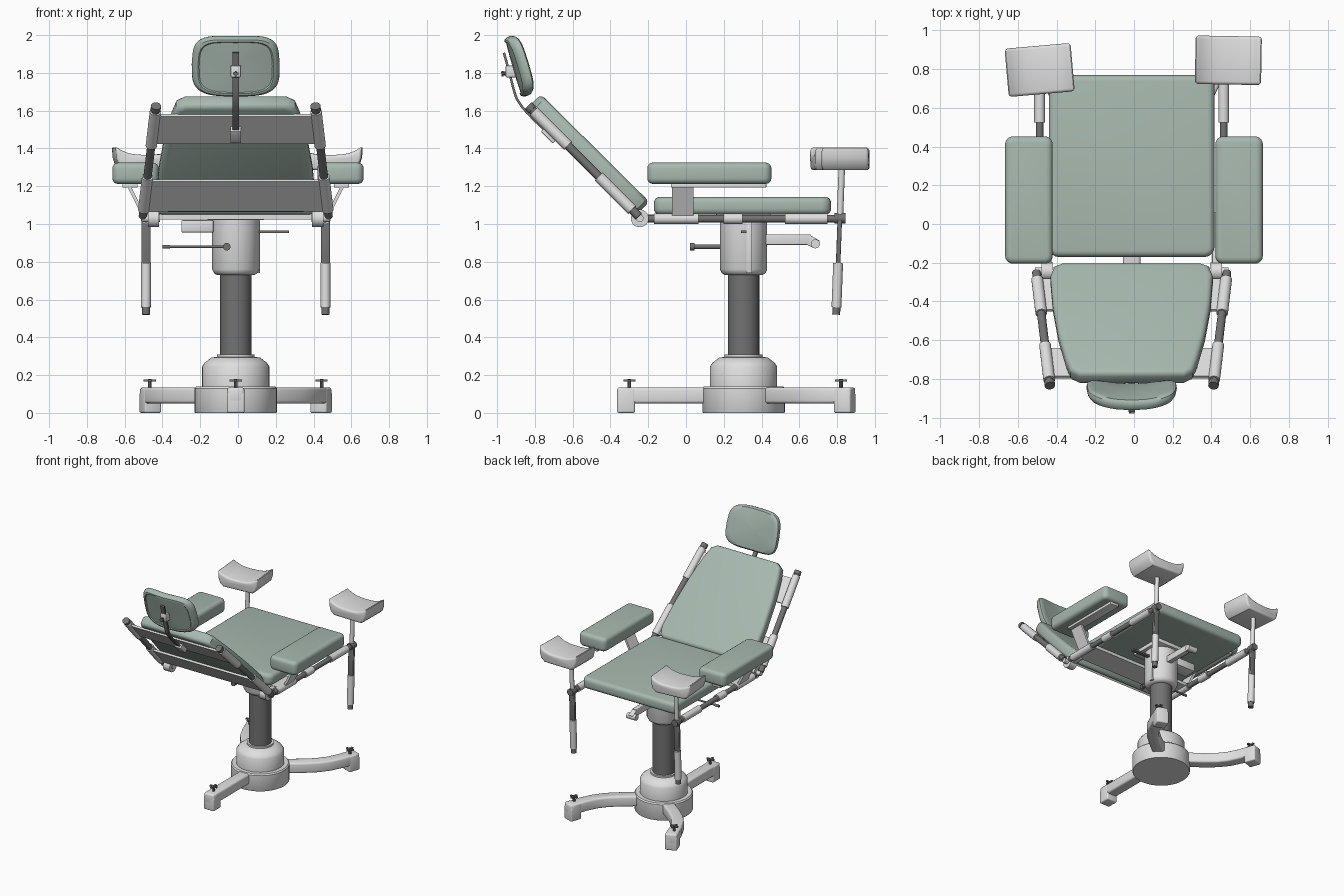
import bpy, bmesh, math
from mathutils import Vector, Matrix

if "Cube" in bpy.data.objects:
    bpy.data.objects.remove(bpy.data.objects["Cube"])

C = -0.012          # centre line of the chair in x
CY = 0.305          # column position in y


def material(name, rgb):
    m = bpy.data.materials.new(name)
    m.diffuse_color = (*rgb, 1)
    m.use_nodes = True
    m.node_tree.nodes["Principled BSDF"].inputs["Base Color"].default_value = m.diffuse_color
    return m


GREEN = material("green_vinyl", (0.39, 0.485, 0.43))
LIGHT = material("light_grey_metal", (0.74, 0.74, 0.74))
DARK = material("dark_grey_metal", (0.17, 0.17, 0.17))


def finish(name, bm, mat, matrix=None):
    if matrix:
        bm.transform(matrix)
    bmesh.ops.recalc_face_normals(bm, faces=bm.faces)
    me = bpy.data.meshes.new(name)
    bm.to_mesh(me)
    bm.free()
    me.materials.append(mat)
    ob = bpy.data.objects.new(name, me)
    bpy.context.collection.objects.link(ob)
    return ob


def bevel(bm, w, seg=3, min_angle=0.6):
    if w:
        edges = [e for e in bm.edges if e.calc_face_angle(0) > min_angle]
        bmesh.ops.bevel(bm, geom=edges, offset=w, segments=seg, profile=0.5, affect='EDGES', clamp_overlap=True)


def prism(name, outline, h0, h1, mat, matrix=None, bev=0, seg=3, min_angle=0.6):
    """Outline in local xy, extruded along local z, then rounded."""
    bm = bmesh.new()
    f = bm.faces.new([bm.verts.new((x, y, h0)) for x, y in outline])
    r = bmesh.ops.extrude_face_region(bm, geom=[f])
    vs = [v for v in r["geom"] if isinstance(v, bmesh.types.BMVert)]
    bmesh.ops.translate(bm, verts=vs, vec=(0, 0, h1 - h0))
    bmesh.ops.recalc_face_normals(bm, faces=bm.faces)
    bevel(bm, bev, seg, min_angle)
    return finish(name, bm, mat, matrix)


def box(name, x, y, z, mat, bev=0, seg=2):
    return prism(name, [(x[0], y[0]), (x[1], y[0]), (x[1], y[1]), (x[0], y[1])], z[0], z[1], mat, None, bev, seg)


def rounded(x0, x1, y0, y1, r, n=5):
    pts = []
    for cx, cy, a in ((x1 - r, y1 - r, 0), (x0 + r, y1 - r, 90), (x0 + r, y0 + r, 180), (x1 - r, y0 + r, 270)):
        for i in range(n + 1):
            t = math.radians(a + 90 * i / n)
            pts.append((cx + r * math.cos(t), cy + r * math.sin(t)))
    return pts


def cyl(name, p0, p1, r, mat, n=20):
    p0, p1 = Vector(p0), Vector(p1)
    d = p1 - p0
    bm = bmesh.new()
    bmesh.ops.create_cone(bm, cap_ends=True, segments=n, radius1=r, radius2=r, depth=d.length)
    return finish(name, bm, mat, Matrix.Translation((p0 + p1) / 2) @ d.to_track_quat('Z', 'Y').to_matrix().to_4x4())


def rod(name, p0, p1, parts):
    """Stepped rod: parts are (start, end, radius, material) along the line."""
    p0, p1 = Vector(p0), Vector(p1)
    for i, (a, b, r, m) in enumerate(parts):
        cyl(f"{name}_{i}", p0.lerp(p1, a), p0.lerp(p1, b), r, m)


def hull(name, pts, mat, bev=0):
    bm = bmesh.new()
    for p in pts:
        bm.verts.new(p)
    bmesh.ops.convex_hull(bm, input=bm.verts)
    bmesh.ops.dissolve_limit(bm, angle_limit=0.02, verts=bm.verts, edges=bm.edges)
    bevel(bm, bev)
    return finish(name, bm, mat)


def lathe(name, prof, mat, n=48):
    bm = bmesh.new()
    rings = [[bm.verts.new((C + r * math.cos(6.283185 * i / n), CY + r * math.sin(6.283185 * i / n), z))
              for i in range(n)] for r, z in prof]
    for a, b in zip(rings, rings[1:]):
        for i in range(n):
            bm.faces.new((a[i], a[(i + 1) % n], b[(i + 1) % n], b[i]))
    bm.faces.new(rings[0])
    bm.faces.new(rings[-1])
    return finish(name, bm, mat)


def tilted(origin, up):
    """Local y runs along 'up', local z faces the sitter."""
    d = Vector(up).normalized()
    x = Vector((-1, 0, 0))
    m = Matrix((x, d, x.cross(d))).transposed().to_4x4()
    return Matrix.Translation(origin) @ m


# Pedestal
lathe("base_hub", [(0.215, 0), (0.218, 0.005), (0.218, 0.13), (0.21, 0.14), (0.178, 0.14), (0.178, 0.245),
                   (0.165, 0.265), (0.13, 0.292), (0.1, 0.297), (0.1, 0.31), (0.083, 0.31)], LIGHT)
lathe("column", [(0.083, 0.3), (0.083, 0.74)], DARK)
lathe("column_collar", [(0.1, 0.73), (0.115, 0.74), (0.125, 0.76), (0.125, 1.03)], LIGHT)


# Base legs with feet and levelling screws
def base_leg(name, path, knob):
    P = [Vector((C + x, y, 0)) for x, y in path]
    left, right = [], []
    for i, p in enumerate(P):
        t = (P[min(i + 1, len(P) - 1)] - P[max(i - 1, 0)]).normalized()
        s = Vector((-t.y, t.x, 0)) * 0.046
        left.append((p + s).xy)
        right.append((p - s).xy)
    prism(name, left + right[::-1], 0.05, 0.135, LIGHT, None, 0.015, 3, 1.0)
    d = (P[-1] - P[-2]).normalized()
    s = Vector((-d.y, d.x, 0)) * 0.047
    a, b = P[-1] - d * 0.095, P[-1]
    up = Vector((0, 0, 1))
    hull(name + "_foot", [a + s, a - s, b + s, b - s, a + s + up * .13, a - s + up * .13,
                          b + s + up * .1, b - s + up * .1, b + s - d * .025 + up * .134, b - s - d * .025 + up * .134],
         LIGHT, 0.01)
    x, y = C + knob[0], knob[1]
    cyl(name + "_screw", (x, y, 0.12), (x, y, 0.18), 0.01, DARK, 10)
    box(name + "_handle_a", (x - .032, x + .032), (y - .008, y + .008), (0.167, 0.178), DARK)
    box(name + "_handle_b", (x - .008, x + .008), (y - .032, y + .032), (0.167, 0.178), DARK)


base_leg("front_base_leg", [(0, 0.25), (0, 0), (0, -0.365)], (0, -0.3))
for s, side in ((-1, "left"), (1, "right")):
    base_leg(side + "_base_leg", [(s * x, y) for x, y in
             ((0.08, 0.4), (0.24, 0.52), (0.32, 0.59), (0.375, 0.66), (0.42, 0.75), (0.468, 0.885))], (s * 0.455, 0.82))

# Seat cushion and plates under it
prism("seat", rounded(C - 0.427, C + 0.427, -0.17, 0.768, 0.05), 1.05, 1.143, GREEN, None, 0.03, 4, 0.9)
box("seat_plate", (C - 0.475, C + 0.475), (-0.14, 0.06), (1.025, 1.052), LIGHT)
box("mounting_plate", (C - 0.15, C + 0.15), (0.16, 0.45), (1.02, 1.055), LIGHT, 0.004)

# Backrest cushion
half = [(0.36, 0), (0.40, 0.02), (0.42, 0.09), (0.407, 0.3), (0.378, 0.52), (0.34, 0.7), (0.315, 0.78), (0.27, 0.81)]
prism("backrest", half + [(-x, y) for x, y in half[::-1]], -0.045, 0.045, GREEN,
      tilted((C, -0.225, 1.085), (0, -0.575, 0.57)), 0.028, 4, 0.9)


def back_rail(s, t, off=0):
    p = Vector((C + s * 0.492, -0.25, 1.04)).lerp(Vector((C + s * 0.422, -0.835, 1.625)), t)
    return p + Vector((0, 0.705, 0.71)) * off


# Backrest cross plates
for i, (a, b) in enumerate(((0.06, 0.33), (0.67, 0.92))):
    hull(f"backrest_plate_{i}", [back_rail(s, t, o) for s in (-1, 1) for t in (a, b) for o in (-0.012, 0.004)], LIGHT)

for s, side in ((-1, "left"), (1, "right")):
    X = C + s * 0.475
    # Back rail, hinge and seat rail
    rod(side + "_back_rail", back_rail(s, 0), back_rail(s, 1),
        [(0, 1, 0.022, DARK), (0.06, 0.36, 0.03, LIGHT), (0.64, 0.95, 0.03, LIGHT), (0.965, 1, 0.027, DARK)])
    cyl(side + "_hinge", (C + s * 0.405, -0.245, 1.03), (C + s * 0.465, -0.245, 1.03), 0.047, LIGHT, 28)
    cyl(side + "_hinge_pin", (C + s * 0.40, -0.245, 1.03), (C + s * 0.5, -0.245, 1.03), 0.02, LIGHT)
    box(side + "_hinge_arm", (C + s * .435 - .02, C + s * .435 + .02), (-0.25, -0.12), (1.01, 1.05), LIGHT, 0.006)
    rod(side + "_seat_rail", (X, -0.2, 1.028), (X, 0.82, 1.028),
        [(0, 1, 0.02, DARK), (0.03, 0.26, 0.028, LIGHT), (0.39, 0.49, 0.028, LIGHT), (0.71, 0.93, 0.028, LIGHT)])
    # Leg rest post
    rod(side + "_leg_post", (X, 0.795, 0.52), (X, 0.825, 1.3),
        [(0, 0.06, 0.021, DARK), (0.05, 0.35, 0.026, LIGHT), (0.66, 1, 0.017, LIGHT)])
    hull(side + "_leg_post_bar", [(X + dx, y + dy, z) for dx in (-.024, .024) for dy in (-.012, .012)
                                  for y, z in ((0.805, 0.78), (0.815, 1.045))], DARK, 0.006)
    cyl(side + "_post_clamp", (X, 0.785, 1.03), (X, 0.845, 1.03), 0.027, DARK)
    # Curved leg rest
    n = 12
    top = [(-.172 + .344 * i / n, 0.085 + .045 * abs(2 * i / n - 1) ** 3) for i in range(n + 1)]
    bottom = [(.168, .07), (.155, .03), (.125, .004), (-.125, .004), (-.155, .03), (-.168, .07)]
    y, rot = (0.795, 5) if s < 0 else (0.845, -1)
    prism(side + "_leg_rest", bottom[::-1] + top[::-1], -0.125, 0.125, LIGHT,
          Matrix.Translation((s * 0.487, y, 1.281)) @ Matrix.Rotation(math.radians(rot), 4, 'Z')
          @ Matrix.Rotation(math.pi / 2, 4, 'X'), 0.016, 3, 1.0)
    # Armrest with slanted bracket
    xa, xb = sorted((s * 0.42, s * 0.665))
    prism(side + "_armrest", rounded(xa, xb, -0.205, 0.452, 0.04), 1.212, 1.325, GREEN, None, 0.03, 4, 0.9)
    hull(side + "_arm_bracket", [(C + s * (x + o), yy, z) for x, z in ((0.485, 1.04), (0.565, 1.2))
                                 for o in (-0.01, 0.01) for yy in (-0.075, 0.04)], LIGHT)
    xa, xb = sorted((C + s * 0.52, C + s * 0.6))
    box(side + "_arm_plate", (xa, xb), (-0.08, 0.425), (1.192, 1.215), LIGHT, 0.003)

# Headrest: curved pad made from scaled rounded outlines
bm = bmesh.new()
rings, N = [], 48
for sc, h in ((0.05, -.028), (.4, -.028), (.83, -.026), (.86, -.032), (.93, -.03), (.985, -.016), (1, 0),
              (.985, .014), (.93, .024), (.8, .028), (.4, .034), (.05, .036)):
    ring = []
    for i in range(N):
        t = 2 * math.pi * i / N
        c, q = math.cos(t), math.sin(t)
        x = sc * 0.233 * math.copysign(abs(c) ** 0.5, c)
        y = sc * 0.165 * math.copysign(abs(q) ** 0.5, q)
        x *= 1 - 0.25 * max(y, 0)
        ring.append(bm.verts.new((x, y, h + 0.75 * x * x - 0.01)))
    rings.append(ring)
for a, b in zip(rings, rings[1:]):
    for i in range(N):
        bm.faces.new((a[i], a[(i + 1) % N], b[(i + 1) % N], b[i]))
bm.faces.new(rings[0])
bm.faces.new(rings[-1])
finish("headrest", bm, GREEN, tilted((C, -0.88, 1.838), (0, -0.09, 0.31)))

# Headrest bar, bent strip
bar = [(-0.70, 1.46), (-0.80, 1.555), (-0.86, 1.62), (-0.89, 1.665), (-0.908, 1.72), (-0.925, 1.79), (-0.958, 1.91)]
back = [(y - 0.012, z - 0.006) for y, z in bar]
turn = Matrix(((0, 0, 1, 0), (1, 0, 0, 0), (0, 1, 0, 0), (0, 0, 0, 1)))
prism("headrest_bar", bar + back[::-1], C - 0.017, C + 0.017, DARK, turn)
hull("headrest_bar_socket", [(C + x, -0.705 + o * 0.7 - u * 0.7, 1.455 + o * 0.7 + u * 0.7) for x in (-.028, .028)
                             for o in (-0.02, 0.03) for u in (-0.02, 0.07)], LIGHT, 0.004)
box("headrest_clamp", (C - 0.027, C + 0.027), (-0.955, -0.895), (1.775, 1.84), LIGHT, 0.008)
cyl("headrest_screw", (C, -0.93, 1.8), (C, -0.978, 1.795), 0.01, DARK, 10)
box("headrest_knob_a", (C - .015, C + .015), (-0.978, -0.966), (1.791, 1.801), DARK)
box("headrest_knob_b", (C - .005, C + .005), (-0.978, -0.966), (1.781, 1.811), DARK)

# Controls below the seat
box("left_control_bracket", (-0.3, -0.13), (0.25, 0.36), (0.955, 1.02), LIGHT, 0.006)
box("right_control_arm", (0.08, 0.27), (0.29, 0.32), (0.952, 0.966), DARK)
box("column_side_plate", (C + 0.1, C + 0.128), (0.32, 0.35), (0.74, 1.02), LIGHT, 0.003)
rod("side_lever", (-0.4, 0.14, 0.88), (-0.06, 0.14, 0.88), [(0, 1, 0.007, DARK), (0, 0.12, 0.01, DARK)])
rod("lever_spindle", (-0.06, 0.02, 0.88), (-0.06, 0.2, 0.88), [(0, 1, 0.012, DARK), (0, 0.14, 0.02, DARK)])
hull("pedal_arm", [(C + x, y, z) for x in (0.0, 0.04) for y, z in ((0.4, 0.89), (0.4, 0.945), (0.66, 0.89), (0.66, 0.945))],
     LIGHT, 0.005)
hull("pedal_arm_tip", [(C + x, y, z) for x in (0.0, 0.04) for y, z in ((0.62, 0.9), (0.65, 0.945), (0.68, 0.87), (0.71, 0.91))],
     LIGHT, 0.005)
cyl("pedal_pivot", (C - 0.02, 0.685, 0.895), (C + 0.06, 0.685, 0.895), 0.024, LIGHT)

# Smooth shading with crisp edges
bpy.ops.object.select_all(action='SELECT')
bpy.context.view_layer.objects.active = bpy.data.objects["seat"]
bpy.ops.object.shade_smooth_by_angle(angle=math.radians(35))
